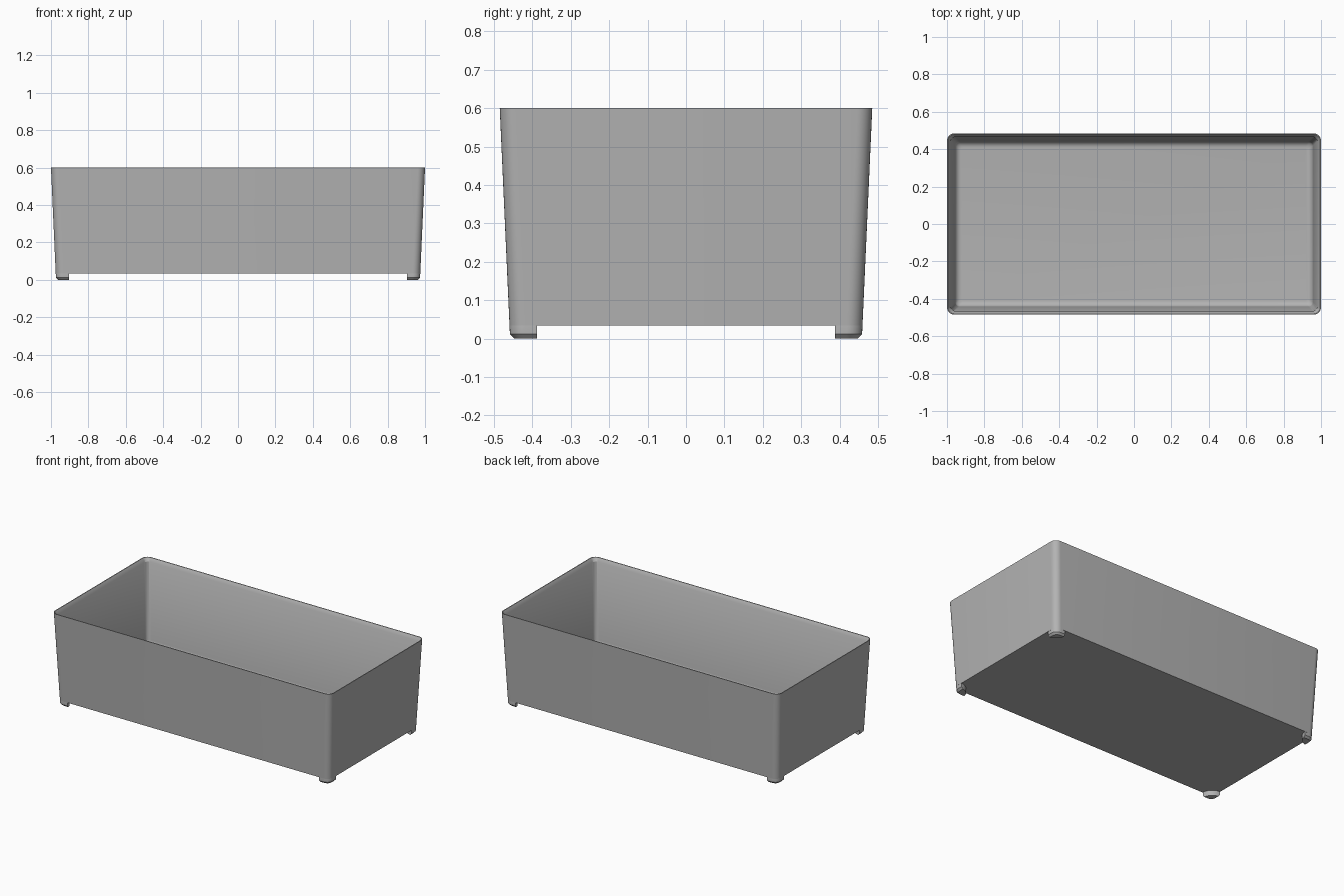
import bpy, bmesh, math

cube = bpy.data.objects.get("Cube")
if cube:
    bpy.data.objects.remove(cube, do_unlink=True)

grey = bpy.data.materials.new("light_grey_plastic")
grey.use_nodes = True
colour = (0.45, 0.45, 0.45, 1)
grey.diffuse_color = colour
grey.node_tree.nodes["Principled BSDF"].inputs["Base Color"].default_value = colour

STEPS = 8


def corner_arc(hx, hy, r):
    """Quarter arc rounding the +x +y corner."""
    angles = [math.pi / 2 * i / STEPS for i in range(STEPS + 1)]
    return [(hx - r + r * math.cos(a), hy - r + r * math.sin(a)) for a in angles]


def rounded_rect(hx, hy, r):
    arc = corner_arc(hx, hy, r)
    loop = []
    for sx, sy in ((1, 1), (-1, 1), (-1, -1), (1, -1)):
        pts = arc if sx * sy > 0 else arc[::-1]
        loop += [(sx * x, sy * y) for x, y in pts]
    return loop


def loft(name, rings):
    """Skin a stack of (outline, z) rings and cap both ends."""
    bm = bmesh.new()
    loops = [[bm.verts.new((x, y, z)) for x, y in outline] for outline, z in rings]
    for a, b in zip(loops, loops[1:]):
        for i in range(len(a)):
            j = (i + 1) % len(a)
            bm.faces.new((a[i], a[j], b[j], b[i]))
    bm.faces.new(loops[0][::-1])
    bm.faces.new(loops[-1])
    bmesh.ops.recalc_face_normals(bm, faces=bm.faces)
    mesh = bpy.data.meshes.new(name)
    bm.to_mesh(mesh)
    bm.free()
    mesh.materials.append(grey)
    obj = bpy.data.objects.new(name, mesh)
    bpy.context.collection.objects.link(obj)
    bpy.context.view_layer.objects.active = obj
    bpy.ops.object.select_all(action="DESELECT")
    obj.select_set(True)
    bpy.ops.object.shade_smooth_by_angle(angle=math.radians(32))
    return obj


# Body: tapered outer wall, thin rim, chamfered lip, inner wall, floor fillet
TOP, UNDER, FLOOR, FILLET = 0.6, 0.034, 0.055, 0.03


def half_size(z):
    """Half width and depth of the outer wall at a height."""
    shrink = 0.027 * (TOP - z) / TOP
    return 1 - shrink, 0.485 - shrink


def ring(z, inset, r):
    hx, hy = half_size(z)
    return rounded_rect(hx - inset, hy - inset, r), z


rings = [ring(UNDER, 0, 0.04), ring(TOP, 0, 0.04),
         ring(TOP, 0.005, 0.035), ring(TOP - 0.022, 0.019, 0.024)]
for i in range(7):
    a = math.pi / 2 * i / 6
    rings.append(ring(FLOOR + FILLET * (1 - math.sin(a)),
                      0.02 + FILLET * (1 - math.cos(a)),
                      0.024 - 0.012 * (1 - math.cos(a))))
loft("tray_body", rings)


# Feet: corner pads with a curved inner side and a chamfered outer edge
def foot_outline(z, inset):
    hx, hy = half_size(z)
    cx, cy = half_size(0)
    reach = 0.07
    outer = corner_arc(hx - inset, hy - inset, 0.04 - inset)
    inner = []
    for i in range(STEPS + 1):
        a = math.pi / 2 * i / STEPS
        x, y = cx - reach * math.sin(a), cy - reach * math.cos(a)
        inner.append((min(x, hx - inset), min(y, hy - inset)))
    return outer + inner[::-1], z


for sx, side in ((1, "left"), (-1, "right")):
    for sy, end in ((-1, "front"), (1, "back")):
        stack = [foot_outline(UNDER + 0.004, 0.001), foot_outline(UNDER, 0),
                 foot_outline(0.012, 0), foot_outline(0, 0.011)]
        loft(f"{end}_{side}_foot",
             [([(sx * x, sy * y) for x, y in o], z) for o, z in stack])
